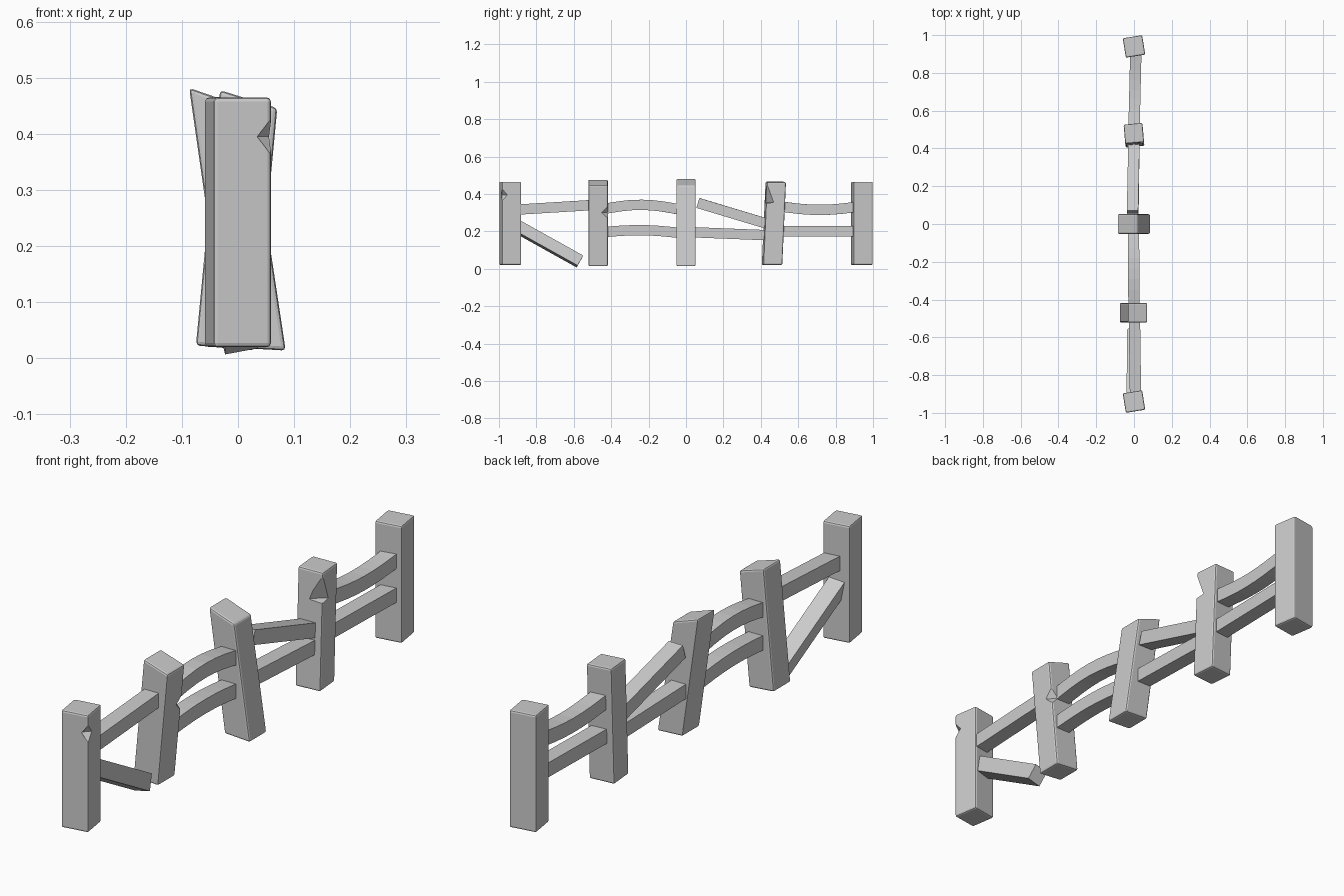
import bpy, bmesh
from math import radians, sin, cos, pi
from mathutils import Vector, Matrix

if "Cube" in bpy.data.objects:
    bpy.data.objects.remove(bpy.data.objects["Cube"])


def make(name, verts, faces):
    me = bpy.data.meshes.new(name)
    me.from_pydata(verts, [], faces)
    bm = bmesh.new()
    bm.from_mesh(me)
    bmesh.ops.recalc_face_normals(bm, faces=bm.faces)
    bm.to_mesh(me)
    bm.free()
    ob = bpy.data.objects.new(name, me)
    bpy.context.collection.objects.link(ob)
    return ob


def post(name, bottom, top, y_bottom, y_top, half, yaw=0):
    """bottom/top: (x_left, z_left, x_right, z_right) seen from the front."""
    rot = Matrix.Rotation(radians(yaw), 3, 'Z')
    mid = Vector((0, (y_bottom + y_top) / 2, 0))
    verts = []
    for (xl, zl, xr, zr), y in ((bottom, y_bottom), (top, y_top)):
        for x, dy, z in ((xl, -half, zl), (xr, -half, zr), (xr, half, zr), (xl, half, zl)):
            verts.append(rot @ (Vector((x, y + dy, z)) - mid) + mid)
    faces = [(0, 1, 2, 3), (4, 5, 6, 7)]
    faces += [(i, (i + 1) % 4, (i + 1) % 4 + 4, i + 4) for i in range(4)]
    ob = make(name, verts, faces)
    bev = ob.modifiers.new("worn_edges", 'BEVEL')
    bev.width = 0.007
    bev.segments = 2
    return ob


def chip(ob, loc, a, b, up, down):
    """Notch cut out of a post edge with an eight-sided diamond."""
    pts = [(a, 0, 0), (0, b, 0), (-a, 0, 0), (0, -b, 0), (0, 0, up), (0, 0, -down)]
    faces = [(i, (i + 1) % 4, t) for i in range(4) for t in (4, 5)]
    cutter = make(ob.name + "_chip_cutter", [Vector(p) + Vector(loc) for p in pts], faces)
    cutter.hide_render = True
    cutter.hide_set(True)
    mod = ob.modifiers.new("chip", 'BOOLEAN')
    mod.operation = 'DIFFERENCE'
    mod.solver = 'EXACT'
    mod.object = cutter


def rail(name, start, end, bow=0, roll=0, w=0.06, h=0.055):
    """Square beam between two centre points, bowed up or down by bow."""
    a, b = Vector(start), Vector(end)
    n = 8 if bow else 1
    d = b - a
    verts, faces = [], []
    for i in range(n + 1):
        t = i / n
        c = a.lerp(b, t) + Vector((0, 0, bow * sin(pi * t)))
        tan = (d + Vector((0, 0, bow * pi * cos(pi * t)))).normalized()
        side = tan.cross(Vector((0, 0, 1))).normalized()
        up = side.cross(tan)
        r = Matrix.Rotation(radians(roll), 3, tan)
        for sx, sz in ((-1, -1), (1, -1), (1, 1), (-1, 1)):
            verts.append(c + r @ (side * sx * w / 2 + up * sz * h / 2))
    for i in range(n):
        for k in range(4):
            j = (k + 1) % 4
            faces.append((i * 4 + k, i * 4 + j, i * 4 + 4 + j, i * 4 + 4 + k))
    faces += [(0, 1, 2, 3), tuple(n * 4 + k for k in range(4))]
    return make(name, verts, faces)


# Posts, front to back
front_post = post("front_post", (-.052, .02, .052, .02), (-.052, .465, .052, .465), -.94, -.94, .052, 9)
second_post = post("second_post", (-.075, .023, .029, .014), (-.032, .478, .070, .446), -.47, -.47, .052)
middle_post = post("middle_post", (-.021, .020, .085, .014), (-.087, .482, .020, .445), 0, 0, .052)
fourth_post = post("fourth_post", (-.05, .02, .05, .02), (-.05, .466, .05, .463), .460, .480, .051, 5)
back_post = post("back_post", (-.052, .02, .052, .02), (-.052, .465, .052, .465), .94, .94, .052, 9)

# Chips in the post edges
chip(front_post, (.0595, -.983, .395), .029, .032, .033, .033)
chip(second_post, (.057, -.418, .30), .032, .034, .034, .034)
chip(fourth_post, (.054, .427, .355), .055, .045, .115, .006)

# Rails between the posts
rail("upper_rail_1", (.008, -.91, .316), (.002, -.48, .342))
rail("fallen_rail", (-.004, -.91, .230), (.0, -.567, .039), roll=-12, h=.062)
rail("upper_rail_2", (.0, -.45, .318), (-.003, -.02, .314), bow=.026)
rail("lower_rail_2", (.0, -.45, .195), (-.003, -.02, .190), bow=.014)
rail("broken_rail_3", (-.008, .064, .352), (.0, .45, .236))
rail("lower_rail_3", (-.006, .02, .196), (.0, .45, .179))
rail("upper_rail_4", (.0, .5, .334), (.01, .92, .332), bow=-.018)
rail("lower_rail_4", (.0, .5, .201), (.01, .92, .200))
